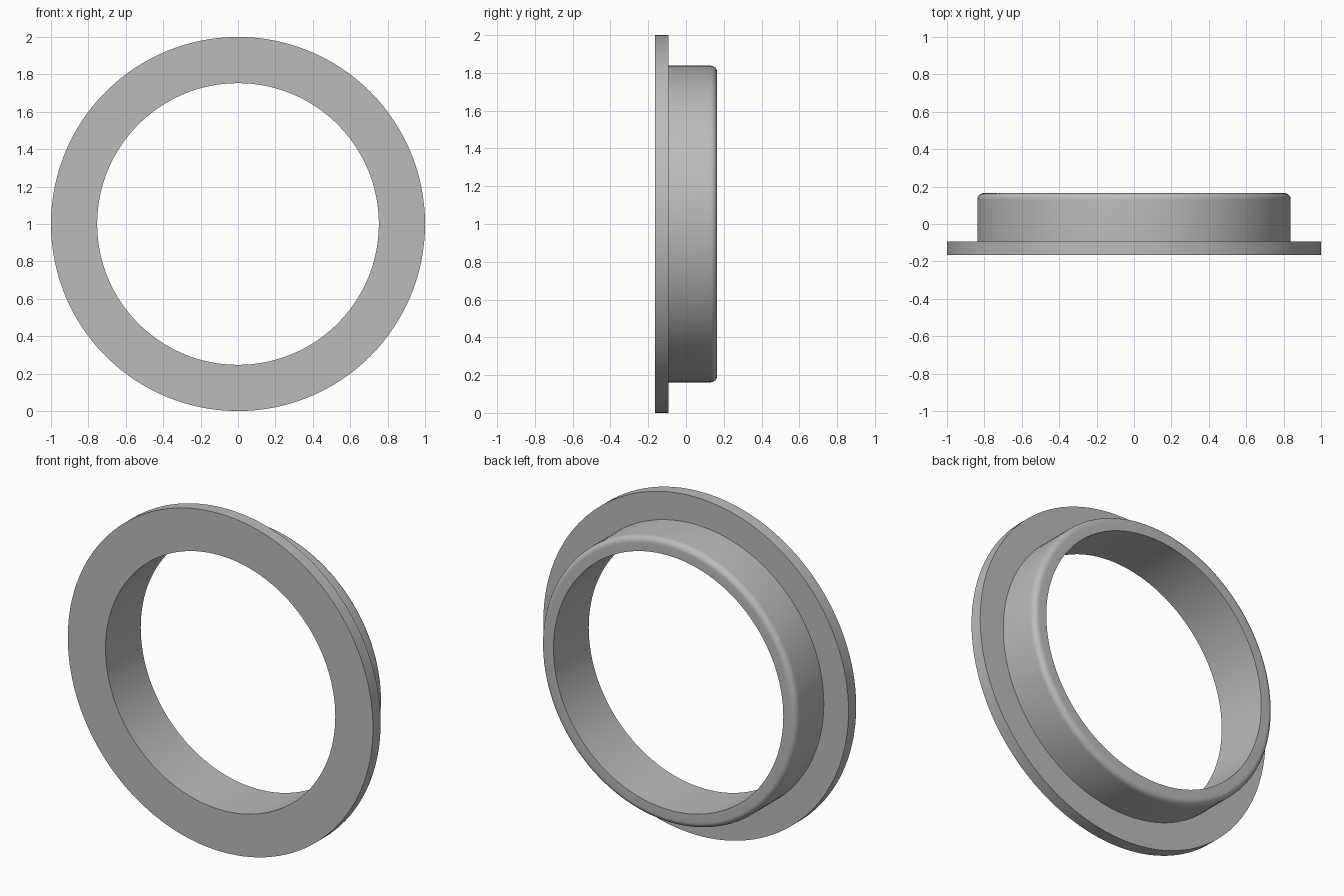
import bpy
import bmesh
from math import sin, cos, pi, radians
from mathutils import Vector, Matrix

cube = bpy.data.objects.get("Cube")
if cube:
    bpy.data.objects.remove(cube, do_unlink=True)

SEGMENTS = 128
BORE, BARREL, FLANGE = 0.753, 0.838, 1.0
FRONT, STEP, BACK = -0.165, -0.093, 0.165
FILLET = 0.035

# Plain grey material
grey = bpy.data.materials.new("plain_grey")
grey.use_nodes = True
colour = (0.5, 0.5, 0.5, 1.0)
grey.diffuse_color = colour
grey.node_tree.nodes["Principled BSDF"].inputs["Base Color"].default_value = colour

# Cross-section as (radius, depth): flange, barrel, rounded rear rim, bore
profile = [(BORE, FRONT), (FLANGE, FRONT), (FLANGE, STEP), (BARREL, STEP)]
for i in range(9):
    a = i / 8 * pi / 2
    profile.append((BARREL - FILLET + FILLET * cos(a), BACK - FILLET + FILLET * sin(a)))
profile.append((BORE, BACK))

# Revolve the section about the bore axis
bm = bmesh.new()
verts = [bm.verts.new((r, y, 0)) for r, y in profile]
edges = [bm.edges.new((v, verts[(i + 1) % len(verts)])) for i, v in enumerate(verts)]
bmesh.ops.spin(bm, geom=verts + edges, cent=Vector(), axis=Vector((0, 1, 0)),
               angle=2 * pi, steps=SEGMENTS, use_merge=True)
bmesh.ops.remove_doubles(bm, verts=bm.verts[:], dist=0.0001)
bmesh.ops.recalc_face_normals(bm, faces=bm.faces[:])
bm.transform(Matrix.Translation((0, 0, FLANGE)))

mesh = bpy.data.meshes.new("flanged_ring")
bm.to_mesh(mesh)
bm.free()
mesh.materials.append(grey)
ring = bpy.data.objects.new("flanged_ring", mesh)
bpy.context.collection.objects.link(ring)

# Smooth curved walls, crisp flange and bore edges
bpy.ops.object.select_all(action="DESELECT")
ring.select_set(True)
bpy.context.view_layer.objects.active = ring
bpy.ops.object.shade_smooth_by_angle(angle=radians(30))
